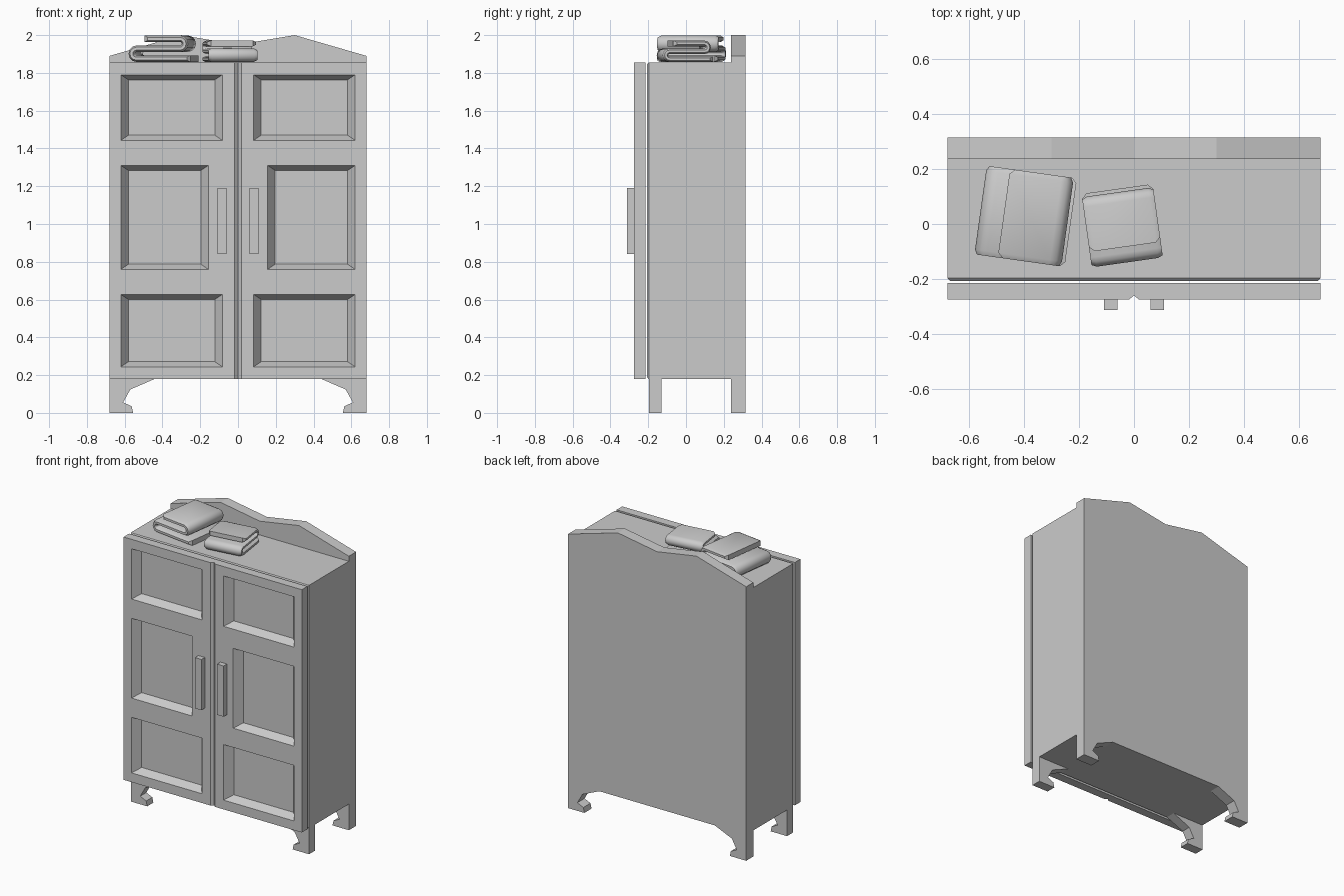
import bpy, bmesh, math
from mathutils import Matrix

if "Cube" in bpy.data.objects:
    bpy.data.objects.remove(bpy.data.objects["Cube"])


def loft(name, sections):
    """Closed solid through a list of equal-length 3D loops."""
    bm = bmesh.new()
    rings = [[bm.verts.new(p) for p in s] for s in sections]
    n = len(rings[0])
    for a, b in zip(rings, rings[1:]):
        for i in range(n):
            k = (i + 1) % n
            bm.faces.new((a[i], a[k], b[k], b[i]))
    bm.faces.new(rings[0][::-1])
    bm.faces.new(rings[-1])
    bmesh.ops.recalc_face_normals(bm, faces=bm.faces)
    me = bpy.data.meshes.new(name)
    bm.to_mesh(me)
    bm.free()
    ob = bpy.data.objects.new(name, me)
    bpy.context.collection.objects.link(ob)
    return ob


def rect(x0, x1, z0, z1, y, dx=0.0, dz=0.0):
    return [(x0 + dx, y, z0 + dz), (x1 - dx, y, z0 + dz),
            (x1 - dx, y, z1 - dz), (x0 + dx, y, z1 - dz)]


def plate(name, outline, y0, y1):
    return loft(name, [[(x, y, z) for x, z in outline] for y in (y0, y1)])


W, Z0, Z1 = 0.68, 0.18, 1.855
FRONT, DEPTH = -0.276, 0.055

# carcass with a chamfered front edge
loft("cabinet_body", [rect(-W, W, Z0, Z1, -0.207, 0.009, 0.009),
                      rect(-W, W, Z0, Z1, -0.197),
                      rect(-W, W, Z0, Z1, 0.237)])

# back board with feet and a wavy crest
foot = [(-W, 0), (-0.555, 0), (-0.563, 0.035), (-0.608, 0.056),
        (-0.57, 0.124), (-0.44, Z0)]
crest = [(W, 1.89), (0.30, 2.0), (0, 1.95), (-0.30, 2.0), (-W, 1.89)]
plate("back_board", foot + [(-x, z) for x, z in reversed(foot)] + crest, 0.237, 0.315)

# doors with sloped recessed panels, front feet and handles on both sides
panels = [(-0.62, -0.083, 1.443, 1.79),
          (-0.62, -0.157, 0.76, 1.31),
          (-0.62, -0.083, 0.244, 0.627)]
for side, s in (("left", 1), ("right", -1)):
    outline = [(-W, -0.215), (-W, FRONT), (-0.018, FRONT), (0, -0.26), (0, -0.215)]
    door = loft(side + "_door", [[(s * x, y, z) for x, y in outline] for z in (Z0, Z1)])
    cutters = []
    for x0, x1, z0, z1 in panels:
        a, b = sorted((s * x0, s * x1))
        k = 0.2   # overshoot in front of the door, along the same slope
        cut = loft("panel_cutter", [
            rect(a, b, z0, z1, FRONT - k * DEPTH, -0.04 * k, -0.027 * k),
            rect(a, b, z0, z1, FRONT + DEPTH, 0.04, 0.027)])
        cut.hide_render = True
        mod = door.modifiers.new("panel", 'BOOLEAN')
        mod.operation, mod.solver, mod.object = 'DIFFERENCE', 'EXACT', cut
        cutters.append(cut)
    bpy.context.view_layer.update()
    carved = bpy.data.meshes.new_from_object(
        door.evaluated_get(bpy.context.evaluated_depsgraph_get()))
    door.modifiers.clear()
    door.data = carved
    for cut in cutters:
        bpy.data.objects.remove(cut)

    plate(side + "_front_foot", [(s * x, z) for x, z in foot] + [(-s * W, Z0)], -0.197, -0.13)
    a, b = sorted((-s * 0.109, -s * 0.06))
    loft(side + "_handle", [rect(a, b, 0.84, 1.19, y) for y in (-0.313, FRONT)])


def folded_cloth(name, loc, angle, half_len, half_wid, height, thick, top_start):
    """Thick strip folded in an S: low fold at -u, high fold at +u."""
    gap = (height - 3 * thick) / 2
    r, step = (thick + gap) / 2, thick + gap
    z = thick / 2
    path = [(half_len, z, 0, 1)]          # u, z and the offset direction
    N = 6
    ul, ur = -half_len + r + thick / 2, half_len - 0.012 - r - thick / 2
    for i in range(N + 1):
        t = math.pi * i / N
        path.append((ul - r * math.sin(t), z + r - r * math.cos(t),
                     math.sin(t), math.cos(t)))
    for i in range(N + 1):
        t = math.pi * i / N
        path.append((ur + r * math.sin(t), z + step + r - r * math.cos(t),
                     math.sin(t), -math.cos(t)))
    path.append((top_start, z + 2 * step, 0, 1))

    def ring(v, th, trim):
        pts = list(path)
        pts[0] = (half_len - trim, z, 0, 1)
        pts[-1] = (top_start + trim, z + 2 * step, 0, 1)
        h = th / 2
        return ([(u + h * a, v, w + h * b) for u, w, a, b in pts] +
                [(u - h * a, v, w - h * b) for u, w, a, b in reversed(pts)])

    c = 0.018
    ob = loft(name, [ring(-half_wid, thick * 0.45, c), ring(-half_wid + c, thick, 0),
                     ring(half_wid - c, thick, 0), ring(half_wid, thick * 0.45, c)])
    ob.data.transform(Matrix.Translation((*loc, Z1 + 0.003)) @
                      Matrix.Rotation(math.radians(angle), 4, 'Z'))
    bpy.ops.object.select_all(action='DESELECT')
    ob.select_set(True)
    bpy.context.view_layer.objects.active = ob
    bpy.ops.object.shade_smooth_by_angle(angle=math.radians(32))


# folded cloths on top
folded_cloth("large_folded_cloth", (-0.395, 0.028), -8, 0.166, 0.163, 0.14, 0.035, -0.08)
folded_cloth("small_folded_cloth", (-0.043, -0.006), 98, 0.135, 0.131, 0.113, 0.03, -0.078)
